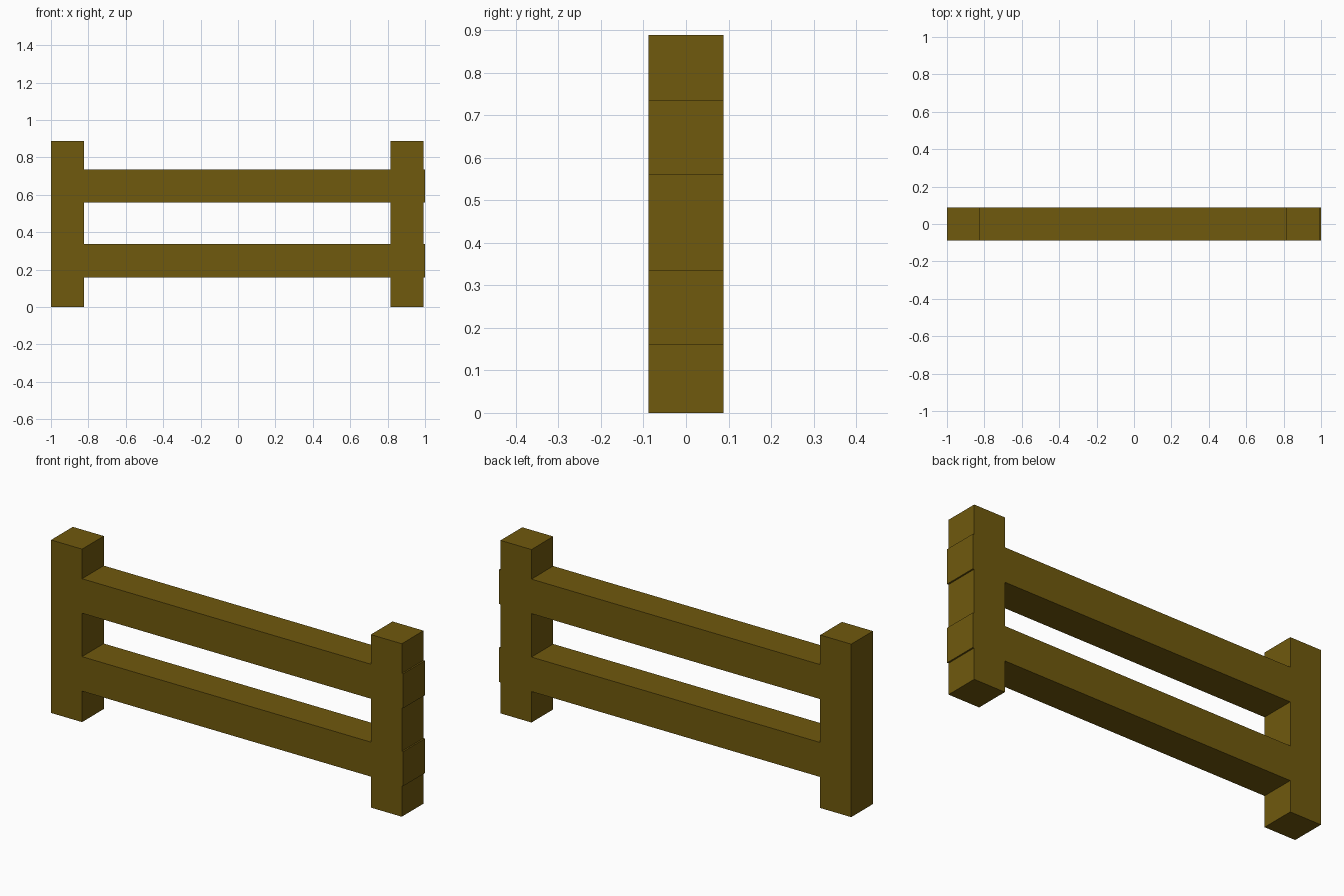
import bpy

if "Cube" in bpy.data.objects:
    bpy.data.objects.remove(bpy.data.objects["Cube"])

wood = bpy.data.materials.new("brown_wood")
wood.diffuse_color = (0.16, 0.1, 0.004, 1)
wood.use_nodes = True
wood.node_tree.nodes["Principled BSDF"].inputs["Base Color"].default_value = wood.diffuse_color

HALF_DEPTH = 0.088


def beam(name, x0, x1, z0, z1):
    """Square timber spanning the given x and z ranges."""
    bpy.ops.mesh.primitive_cube_add(size=1, location=((x0 + x1) / 2, 0, (z0 + z1) / 2))
    ob = bpy.context.object
    ob.name = name
    ob.scale = (x1 - x0, 2 * HALF_DEPTH, z1 - z0)
    bpy.ops.object.transform_apply(location=False, rotation=False, scale=True)
    ob.data.materials.append(wood)
    return ob


# Upright posts
beam("left_post", -1.0, -0.824, 0, 0.888)
beam("right_post", 0.816, 0.992, 0, 0.888)

# Rails butt against the left post and poke slightly through the right one
for name, z in (("lower_rail", 0.159), ("upper_rail", 0.559)):
    beam(name, -0.824, 1.0, z, z + 0.177)
